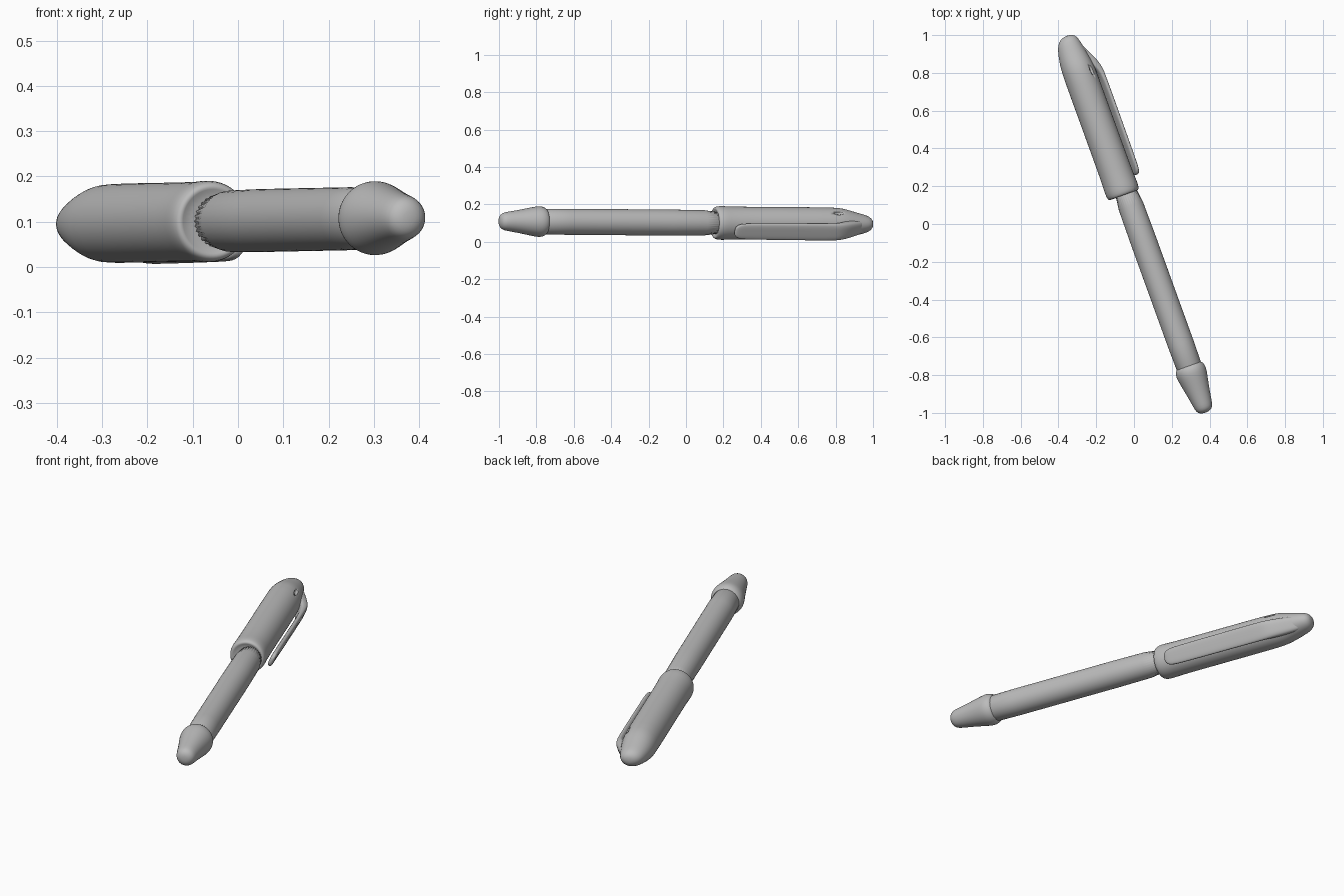
import bpy, bmesh, math
from mathutils import Matrix

if "Cube" in bpy.data.objects:
    bpy.data.objects.remove(bpy.data.objects["Cube"], do_unlink=True)

grey = bpy.data.materials.new("plain_grey")
grey.use_nodes = True
grey.diffuse_color = (0.5, 0.5, 0.5, 1)
grey.node_tree.nodes["Principled BSDF"].inputs["Base Color"].default_value = (0.5, 0.5, 0.5, 1)

# The pen is built along local Y, then laid down diagonally
LAY = (Matrix.Translation((0.018, 0, 0.102))
       @ Matrix.Rotation(math.radians(19.9), 4, 'Z')
       @ Matrix.Rotation(-0.007, 4, 'X'))
CAP_AXIS = Matrix.Translation((-0.016, 0, 0))


def loft(name, sections, local=Matrix(), power=2, sides=32):
    """Skin closed sections (y, centre x, half width x, half height z)."""
    bm = bmesh.new()
    rings = []
    for y, cx, rx, rz in sections:
        ring = []
        for i in range(sides):
            a = 2 * math.pi * i / sides
            c, s = math.cos(a), math.sin(a)
            x = math.copysign(abs(c) ** (2 / power), c) * rx
            z = math.copysign(abs(s) ** (2 / power), s) * rz
            ring.append(bm.verts.new((cx + x, y, z)))
        rings.append(ring)
    for a, b in zip(rings, rings[1:]):
        for i in range(sides):
            j = (i + 1) % sides
            bm.faces.new((a[i], a[j], b[j], b[i]))
    bm.faces.new(rings[0])
    bm.faces.new(rings[-1])
    bmesh.ops.recalc_face_normals(bm, faces=bm.faces)
    for f in bm.faces:
        f.smooth = True
    bm.transform(LAY @ local)
    mesh = bpy.data.meshes.new(name)
    bm.to_mesh(mesh)
    bm.free()
    mesh.materials.append(grey)
    ob = bpy.data.objects.new(name, mesh)
    bpy.context.collection.objects.link(ob)
    sub = ob.modifiers.new("smooth", 'SUBSURF')
    sub.levels = sub.render_levels = 1
    return ob


def turned(profile):
    return [(y, 0, r, r) for y, r in profile]


# Straight barrel
loft("barrel", turned([(-0.84, 0.070), (-0.8, 0.070), (0.0, 0.070), (0.24, 0.070)]))

# Collar and blunt writing tip
loft("tip", turned([
    (-0.795, 0.06), (-0.80, 0.071), (-0.812, 0.079), (-0.832, 0.083),
    (-0.855, 0.081), (-0.90, 0.072), (-0.96, 0.060), (-1.02, 0.051),
    (-1.042, 0.045), (-1.056, 0.032), (-1.062, 0.012)]))

# Cap with a rounded lip and a flattened, tapered end
cap = loft("cap", turned([
    (0.176, 0.064), (0.168, 0.071), (0.168, 0.080), (0.176, 0.088),
    (0.20, 0.091), (0.235, 0.090), (0.27, 0.088), (0.55, 0.088), (0.84, 0.0885)])
    + [(0.89, -0.001, 0.086, 0.084), (0.94, -0.003, 0.079, 0.071),
       (0.99, -0.003, 0.069, 0.057), (1.03, -0.001, 0.058, 0.047),
       (1.054, 0.003, 0.042, 0.034), (1.064, 0.006, 0.016, 0.012)], CAP_AXIS)

# Small dimple beside the clip root
dimple = loft("dimple_cutter", turned([
    (-0.028, 0.004), (-0.02, 0.009), (0, 0.012), (0.02, 0.009), (0.028, 0.004)]),
    CAP_AXIS @ Matrix.Rotation(math.radians(-41), 4, 'Y') @ Matrix.Translation((0.087, 0.85, 0)),
    sides=12)
dimple.hide_render = True
dimple.hide_viewport = True
cut = cap.modifiers.new("dimple", 'BOOLEAN')
cut.operation = 'DIFFERENCE'
cut.object = dimple

# Pocket clip, running from the cap end along its lower side
loft("clip", [
    (0.247, 0.110, 0.004, 0.012), (0.251, 0.110, 0.010, 0.026),
    (0.265, 0.110, 0.012, 0.038), (0.29, 0.110, 0.0125, 0.044),
    (0.34, 0.110, 0.0125, 0.046), (0.58, 0.111, 0.0125, 0.047),
    (0.80, 0.111, 0.0125, 0.048), (0.84, 0.104, 0.020, 0.048),
    (0.885, 0.084, 0.030, 0.047), (0.94, 0.055, 0.032, 0.044),
    (0.99, 0.032, 0.030, 0.038), (1.03, 0.015, 0.022, 0.028)],
    CAP_AXIS @ Matrix.Rotation(math.radians(24), 4, 'Y'), power=3.2)
